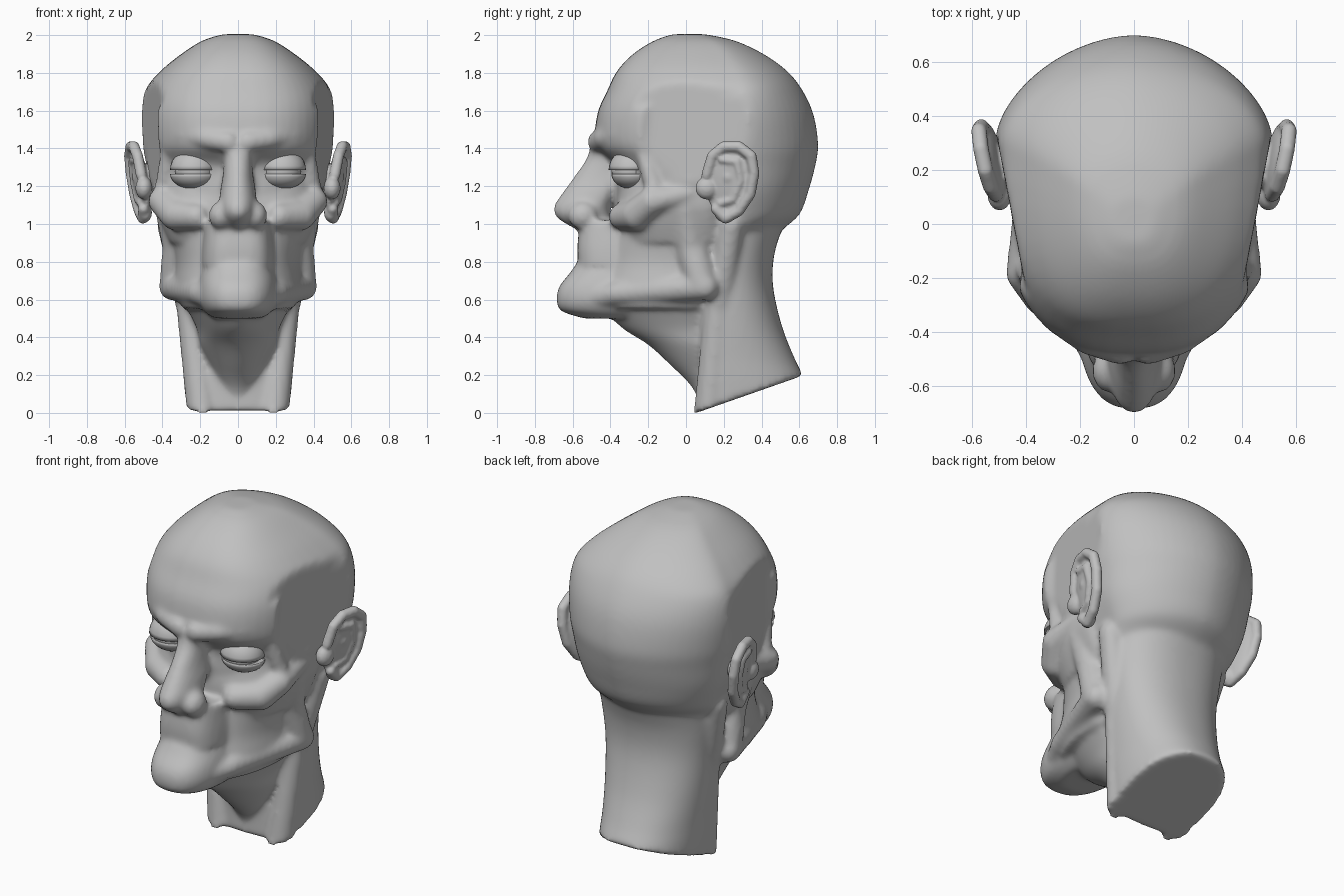
import bpy, bmesh, math
from mathutils import Vector, Matrix

cube = bpy.data.objects.get("Cube")
if cube:
    bpy.data.objects.remove(cube)

clay = bpy.data.materials.new("clay_grey")
clay.use_nodes = True
clay.diffuse_color = (0.53, 0.53, 0.53, 1)
clay.node_tree.nodes["Principled BSDF"].inputs["Base Color"].default_value = clay.diffuse_color


def spline(a, b, c, d, t):
    """Smooth interpolation between b and c."""
    return b + 0.5 * t * (c - a + t * (2 * a - 5 * b + 4 * c - d + t * (3 * (b - c) + d - a)))


def power(v, p):
    return math.copysign(abs(v) ** (2 / p), v)


def loft(bm, rows, centre, front=2.0, back=2.0, limit=None, steps=5, sides=56):
    """Stack of rounded sections; each row is height, front y, back y, half width."""
    levels = []
    for i in range(len(rows) - 1):
        quad = [rows[max(0, min(len(rows) - 1, i + k))] for k in (-1, 0, 1, 2)]
        levels += [[spline(*v, s / steps) for v in zip(*quad)] for s in range(steps)]
    levels.append(rows[-1])
    rings = []
    for z, y0, y1, w in levels:
        mid = min(max(centre, y0 + 0.3 * (y1 - y0)), y1 - 0.3 * (y1 - y0))
        ring = []
        for k in range(sides):
            a = math.tau * k / sides
            p = front if math.sin(a) < 0 else back
            depth = mid - y0 if math.sin(a) < 0 else y1 - mid
            co = Vector((w * power(math.cos(a), p), mid + depth * power(math.sin(a), p), z))
            if limit:
                limit(co)
            ring.append(bm.verts.new(co))
        rings.append(ring)
    for r, q in zip(rings, rings[1:]):
        for k in range(sides):
            n = (k + 1) % sides
            bm.faces.new((r[k], r[n], q[n], q[k]))
    bm.faces.new(rings[0])
    bm.faces.new(rings[-1])


def ball(bm, at, size):
    m = Matrix.Translation(at) @ Matrix.Diagonal((*size, 1))
    return bmesh.ops.create_uvsphere(bm, u_segments=28, v_segments=16, radius=1, matrix=m)["verts"]


def bar(bm, points, radii):
    """Chain of tapered rods with round joints."""
    points = [Vector(p) for p in points]
    for p, r in zip(points, radii):
        ball(bm, p, (r, r, r))
    for p, q, r, s in zip(points, points[1:], radii, radii[1:]):
        turn = (q - p).to_track_quat("Z", "Y").to_matrix().to_4x4()
        bmesh.ops.create_cone(bm, cap_ends=True, segments=20, radius1=r, radius2=s,
                              depth=(q - p).length, matrix=Matrix.Translation((p + q) / 2) @ turn)


def finish(bm, name, voxel=None, smooth=0):
    bmesh.ops.recalc_face_normals(bm, faces=bm.faces)
    mesh = bpy.data.meshes.new(name)
    bm.to_mesh(mesh)
    bm.free()
    mesh.materials.append(clay)
    for f in mesh.polygons:
        f.use_smooth = True
    ob = bpy.data.objects.new(name, mesh)
    bpy.context.collection.objects.link(ob)
    if voxel:
        fuse = ob.modifiers.new("fuse", "REMESH")
        fuse.mode, fuse.voxel_size, fuse.use_smooth_shade = "VOXEL", voxel, True
        soft = ob.modifiers.new("soften", "SMOOTH")
        soft.factor, soft.iterations = 0.5, smooth
    return ob


def flatten_temple(co):
    if 1.25 < co.z < 1.74 and -0.23 < co.y < 0.32:
        edge = 0.405 + 0.19 * (co.y + 0.22)
        co.x = max(-edge, min(edge, co.x))


head = bmesh.new()

# Cranium and upper face
loft(head, [(0.85, -.36, .44, .33), (0.95, -.36, .49, .37), (1.05, -.37, .60, .41),
            (1.18, -.37, .65, .46), (1.31, -.38, .685, .485), (1.42, -.475, .70, .505),
            (1.58, -.47, .675, .515), (1.71, -.415, .615, .49), (1.81, -.365, .535, .41),
            (1.90, -.28, .41, .3), (1.97, -.17, .26, .19), (2.005, -.07, .1, .08)],
     0.3, 2.65, 1.8, flatten_temple)

# Cheeks around the eye sockets
loft(head, [(.9, -.34, .3, .37), (1.02, -.37, .3, .42), (1.12, -.37, .3, .445),
            (1.25, -.34, .3, .435), (1.4, -.36, .3, .4)], .1, 2.8)

# Neck column and throat
loft(head, [(-.1, .06, .72, .26), (.15, .06, .64, .285), (.3, .06, .57, .297), (.47, .04, .505, .313),
            (.68, 0, .46, .33), (.85, -.05, .47, .35), (1.0, -.1, .52, .36)], 0.22, 2.6, 2.2)
loft(head, [(.05, .08, .2, .06), (.15, .02, .2, .1), (.25, -.08, .2, .15), (.36, -.2, .2, .2),
            (.45, -.34, .2, .22), (.57, -.46, .2, .28)], 0.12, 1.8)

# Inner jaw, muzzle and chin
loft(head, [(.55, -.48, .2, .29), (.66, -.48, .25, .34), (.8, -.44, .28, .335), (.98, -.4, .28, .37)], 0.1, 2.2)
loft(head, [(.78, -.57, -.1, .195), (.88, -.575, -.1, .19), (1.02, -.56, -.1, .175)], -.2, 3.4)
loft(head, [(.50, -.54, -.2, .13), (.54, -.66, -.15, .18), (.6, -.685, -.1, .21), (.67, -.67, -.1, .21),
            (.74, -.615, -.1, .2), (.785, -.585, -.1, .185)], -.25, 2.6)

# Nose ridge
loft(head, [(.97, -.58, -.4, .06), (1.03, -.68, -.4, .09), (1.09, -.7, -.4, .1), (1.17, -.65, -.36, .095),
            (1.26, -.585, -.32, .08), (1.35, -.525, -.3, .075), (1.44, -.5, -.3, .085)], -.42, 2.1)

for s in (1, -1):
    # Nostril wing, cheekbone, brow ridge
    ball(head, (s * .09, -.545, 1.045), (.065, .08, .075))
    bar(head, [(s * .22, -.34, 1.04), (s * .33, -.26, 1.05), (s * .4, -.18, 1.12), (s * .41, .05, 1.17)],
        (.07, .085, .075, .04))
    bar(head, [(s * .05, -.465, 1.435), (s * .17, -.425, 1.455), (s * .29, -.345, 1.475), (s * .36, -.23, 1.4),
               (s * .39, -.17, 1.2)], (.058, .06, .055, .045, .05))
    # Jawbone and the broad muscle up to the cheek
    bar(head, [(s * .1, -.53, .61), (s * .2, -.36, .635), (s * .345, .1, .67)], (.07, .065, .075))
    bar(head, [(s * .33, .08, .7), (s * .31, .03, .88), (s * .36, 0, 1.08)], (.085, .09, .08))
    # Neck muscle from behind the ear to the collar
    bar(head, [(s * .36, .24, 1.0), (s * .25, .17, .55), (s * .18, .12, -.06)], (.07, .075, .085))

# Slanted cut under the neck
cut = bmesh.ops.bisect_plane(head, geom=head.verts[:] + head.edges[:] + head.faces[:], clear_inner=True,
                             plane_co=(0, .04, -.005), plane_no=(0, -.35, 1))
bmesh.ops.holes_fill(head, edges=[e for e in cut["geom_cut"] if isinstance(e, bmesh.types.BMEdge)])
finish(head, "head", 0.015, 9)


def half_ball(bm, at, size, side):
    """Half shell kept above (1) or below (-1) its middle."""
    for v in ball(bm, at, size):
        if (v.co.z - at[2]) * side < 0:
            v.co.z = at[2]


def ear_point(s, y, z, out=0):
    return (s * (.478 + .21 * (y - .1) + .13 * (z - 1.05) + out), y, z)


for s, side in ((1, "left"), (-1, "right")):
    # Eyeball with heavy lids
    eye = bmesh.new()
    ball(eye, (s * .23, -.295, 1.28), (.105, .1, .08))
    finish(eye, side + "_eye")
    lids = bmesh.new()
    half_ball(lids, (s * .235, -.29, 1.285), (.125, .12, .115), 1)
    half_ball(lids, (s * .235, -.285, 1.265), (.125, .11, .08), -1)
    finish(lids, side + "_eyelids")

    # Ear: bowl, outer rim, inner fold, front flap and lobe
    ear = bmesh.new()
    for v in ball(ear, (0, .23, 1.22), (.036, .13, .19)):
        v.co.x += ear_point(s, v.co.y, v.co.z, -.01)[0]
    rim = [(.11, 1.26), (.14, 1.36), (.2, 1.41), (.28, 1.41), (.345, 1.36), (.36, 1.27), (.34, 1.16),
           (.28, 1.07), (.21, 1.03), (.16, 1.08)]
    bar(ear, [ear_point(s, y, z, .005) for y, z in rim], [.029] * len(rim))
    fold = [(.19, 1.34), (.27, 1.33), (.29, 1.23), (.25, 1.13), (.18, 1.11)]
    bar(ear, [ear_point(s, y, z, .01) for y, z in fold], [.022] * len(fold))
    ball(ear, ear_point(s, .11, 1.19), (.045, .06, .06))
    ball(ear, ear_point(s, .2, 1.06, -.01), (.035, .05, .05))
    bar(ear, [(s * .42, .2, 1.26), ear_point(s, .23, 1.25, -.03)], (.08, .06))
    finish(ear, side + "_ear", 0.009, 3)
